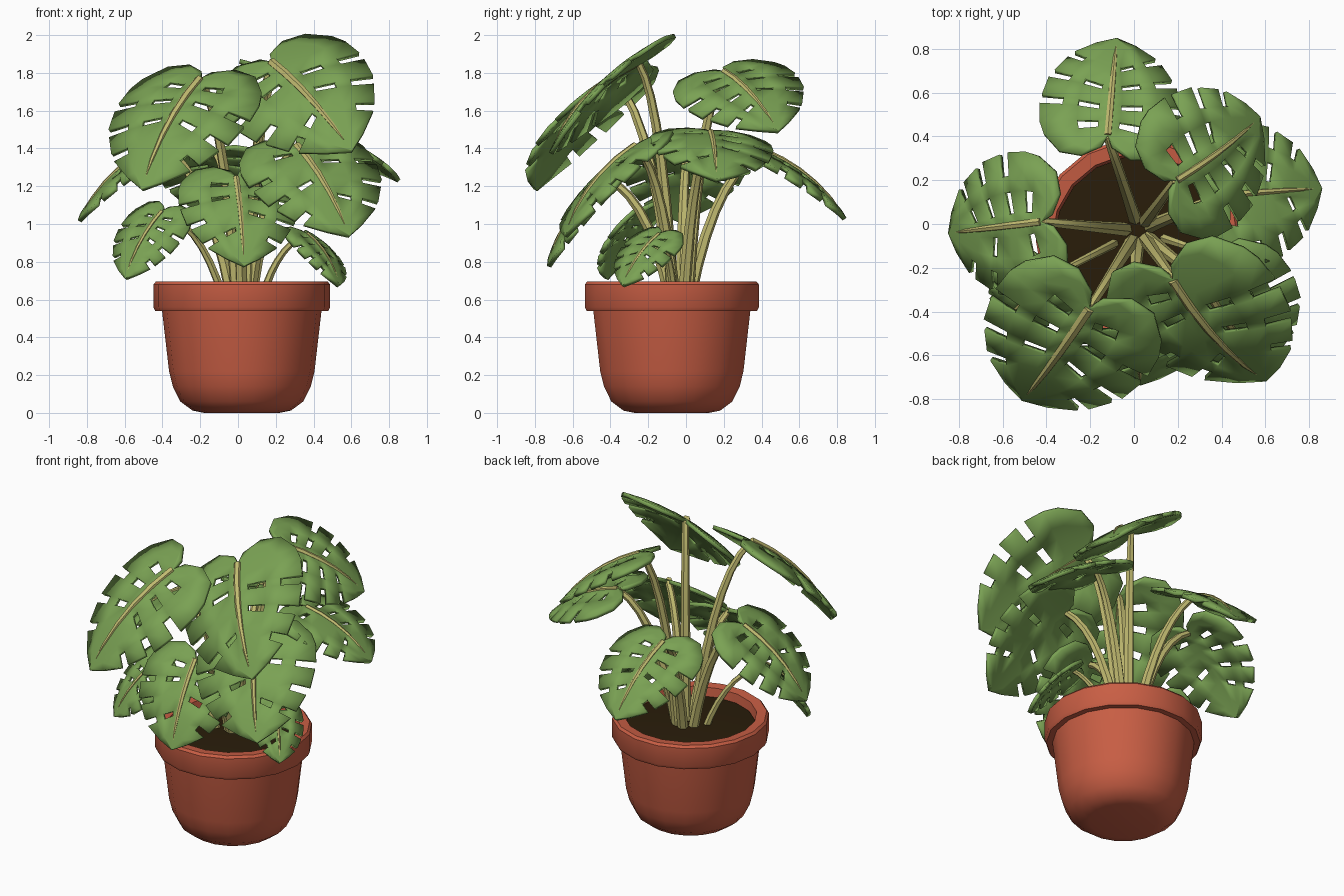
import bpy, bmesh, math, random
from mathutils import Vector

if "Cube" in bpy.data.objects:
    bpy.data.objects.remove(bpy.data.objects["Cube"])

random.seed(4)


def material(name, rgb):
    m = bpy.data.materials.new(name)
    m.diffuse_color = (*rgb, 1)
    m.use_nodes = True
    m.node_tree.nodes["Principled BSDF"].inputs["Base Color"].default_value = m.diffuse_color
    return m


GREEN = material("leaf green", (0.195, 0.36, 0.088))
STEM = material("stem yellow", (0.54, 0.50, 0.165))
CLAY = material("terracotta", (0.58, 0.112, 0.058))
SOIL = material("dark soil", (0.022, 0.012, 0.003))


def add_object(name, bm, mat, angle):
    bmesh.ops.remove_doubles(bm, verts=bm.verts, dist=0.0005)
    me = bpy.data.meshes.new(name)
    bm.to_mesh(me)
    bm.free()
    me.materials.append(mat)
    ob = bpy.data.objects.new(name, me)
    bpy.context.collection.objects.link(ob)
    bpy.ops.object.select_all(action='DESELECT')
    ob.select_set(True)
    bpy.context.view_layer.objects.active = ob
    bpy.ops.object.shade_smooth_by_angle(angle=math.radians(angle))
    return ob


def skin(bm, rings):
    for a, b in zip(rings, rings[1:]):
        for i in range(len(a)):
            j = (i + 1) % len(a)
            bm.faces.new((a[i], a[j], b[j], b[i]))
    bm.faces.new(rings[0][::-1])
    bm.faces.new(rings[-1])


def lathe(name, profile, centre, sides, mat):
    bm = bmesh.new()
    turns = [2 * math.pi * i / sides for i in range(sides)]
    skin(bm, [[bm.verts.new((centre[0] + r * math.cos(a), centre[1] + r * math.sin(a), z))
               for a in turns] for r, z in profile])
    return add_object(name, bm, mat, 30)


def tube(name, pts, radii, mat, sides=6):
    bm = bmesh.new()
    rings = []
    for i, (p, r) in enumerate(zip(pts, radii)):
        t = (pts[min(i + 1, len(pts) - 1)] - pts[max(i - 1, 0)]).normalized()
        u = t.cross(Vector((0.31, 0.95, 0.05))).normalized()
        v = t.cross(u)
        rings.append([bm.verts.new(p + r * (u * math.cos(k) + v * math.sin(k)))
                      for k in (2 * math.pi * s / sides for s in range(sides))])
    skin(bm, rings)
    return add_object(name, bm, mat, 35)


# Half-leaf ribs: position on the midrib, then the point on the margin
RIBS = [(0, .04, -.09), (0, .19, -.17), (.02, .36, -.14), (.08, .49, .01),
        (.13, .53, .12), (.22, .54, .29), (.27, .53, .37), (.40, .49, .55),
        (.45, .45, .62), (.59, .36, .77), (.64, .31, .83), (.82, .15, .95), (1, 0, 1.03)]
ACROSS = (0, .16, .46, .68, 1)
CUTS = (5, 7, 9)
HOLES = {3: .9, 5: .9, 7: .8, 9: .3}


def leaf(name, base, tip, hint=None, width=1.0):
    base, tip = Vector(base), Vector(tip)
    size = (tip - base).length
    along = (tip - base).normalized()
    hint = Vector(hint) if hint else Vector((0, 0, 1))
    normal = (hint - along * hint.dot(along)).normalized()
    side = along.cross(normal)

    def place(x, y):
        # blade arches along its length and droops at the sides
        z = 0.3 * y * (1 - y) - 0.28 * x * x
        return base + size * (side * x * width + along * y + normal * z)

    # blade with margin cuts and holes between the ribs
    bm = bmesh.new()
    for sign in (1, -1):
        grid = [[bm.verts.new(place(sign * ox * v, m + (oy - m) * v)) for v in ACROSS]
                for m, ox, oy in RIBS]
        for i in range(len(RIBS) - 1):
            hole = random.random() < HOLES.get(i, 0)
            for j in range(4):
                if (j == 3 and i in CUTS) or (j == 1 and hole):
                    continue
                q = [grid[i][j], grid[i][j + 1], grid[i + 1][j + 1], grid[i + 1][j]]
                bm.faces.new(q[::sign])
    ob = add_object(name + "_blade", bm, GREEN, 20)
    mod = ob.modifiers.new("thickness", 'SOLIDIFY')
    mod.thickness = 0.024
    mod.offset = 0

    # raised midrib tapering to the tip
    ys = [0, .2, .4, .6, .8, .93]
    tube(name + "_midrib", [place(0, y) + normal * 0.01 for y in ys],
         [size * k for k in (.032, .031, .028, .023, .016, .003)], STEM)

    # stalk rising from the soil and bending out to the blade
    flat = Vector((base.x, base.y + 0.03, 0))
    foot = Vector((0.02, -0.03, 0.6)) + flat.normalized() * (0.05 if size > .5 else .11)
    bend = foot.lerp(base, 0.35)
    bend.z = foot.z + 0.85 * (base.z - foot.z)
    pts = []
    for i in range(8):
        t = i / 7
        pts.append(foot * (1 - t) ** 2 + bend * 2 * t * (1 - t) + base * t * t)
    r = 0.033 if size > 0.5 else 0.023
    tube(name + "_stalk", pts, [r * (1 - 0.4 * i / 7) for i in range(8)], STEM)


# Pot with a rounded foot and a thick rim
CENTRE = (0.02, -0.075)
lathe("pot", [(.2, .0), (.26, .012), (.325, .06), (.365, .14), (.385, .22), (.422, .54),
              (.458, .54), (.468, .56), (.468, .68), (.455, .695), (.395, .69), (.385, .6)],
      CENTRE, 18, CLAY)
lathe("soil", [(.384, .61), (.384, .635), (.2, .65)], CENTRE, 18, SOIL)

# Tall leaves
leaf("front_right_tall_leaf", (.18, -.25, 1.85), (.59, -.70, 1.40), (-.07, -.79, .64))
leaf("front_left_tall_leaf", (-.20, -.38, 1.76), (-.50, -.79, 1.20), (0, -.2, 1), .98)
leaf("back_right_tall_leaf", (.19, .20, 1.80), (.56, .48, 1.50), (.62, .12, .7), 1.15)

# Middle leaves
leaf("right_leaf", (.40, .13, 1.48), (.84, .16, 1.24), (.3, .1, .9), 1.2)
leaf("left_leaf", (-.42, .01, 1.42), (-.83, -.04, 1.03), None, 1.08)
leaf("back_leaf", (-.12, .40, 1.38), (-.08, .83, 1.04), None, 1.08)
leaf("front_right_leaf", (.31, -.26, 1.41), (.58, -.63, .95), (.1, -.5, .6), 1.05)
leaf("front_leaf", (-.01, -.42, 1.24), (.03, -.72, .79), None, 1.08)

# Small low leaves
leaf("small_left_leaf", (-.40, -.25, 1.06), (-.59, -.42, .72), (-.3, -.6, .6), .87)
leaf("small_right_leaf", (.36, -.14, .94), (.53, -.33, .68), (.5, -.3, .6), .87)
